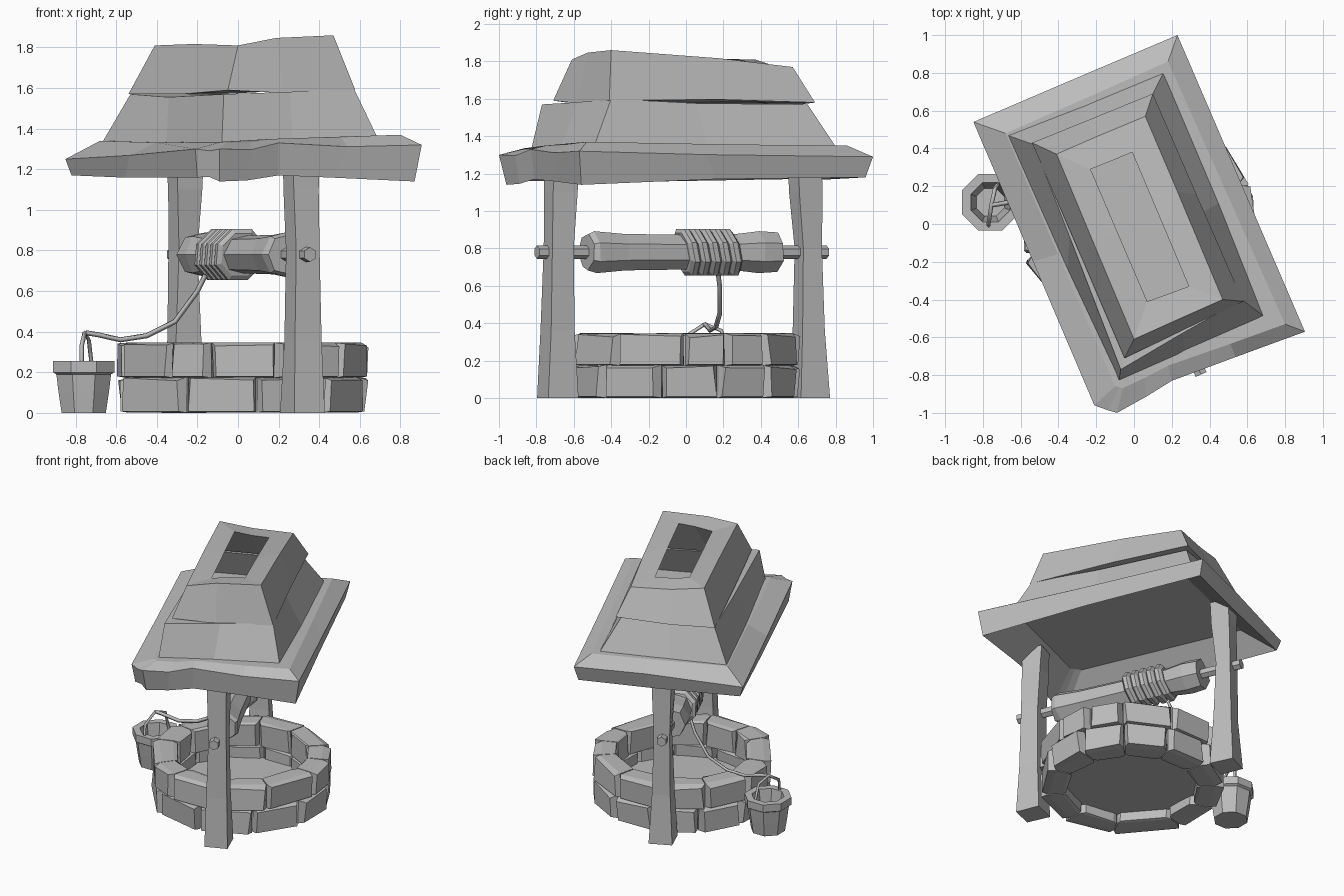
import bpy, bmesh, random
from math import pi, cos, sin, radians
from mathutils import Vector, Matrix

random.seed(4)
cube = bpy.data.objects.get("Cube")
if cube:
    bpy.data.objects.remove(cube)

mat = bpy.data.materials.new("plain_grey")
mat.use_nodes = True
GREY = (0.5, 0.5, 0.5, 1)
mat.diffuse_color = GREY
mat.node_tree.nodes["Principled BSDF"].inputs["Base Color"].default_value = GREY

# Winch and posts share a frame turned to match the roof
FRAME = Matrix.Translation((0.015, -0.018, 0)) @ Matrix.Rotation(radians(23.6), 4, "Z")


def jit(a):
    return random.uniform(-a, a)


def add_object(name, data):
    ob = bpy.data.objects.new(name, data)
    bpy.context.collection.objects.link(ob)
    data.materials.append(mat)
    return ob


def loft_into(bm, rings, tube=False):
    """Skin a row of equal point rings; cap both ends, or join them for a tube."""
    loops = [[bm.verts.new(p) for p in r] for r in rings]
    n = len(loops[0])
    if tube:
        loops.append(loops[0])
    else:
        bm.faces.new(loops[0])
        bm.faces.new(loops[-1])
    for a, b in zip(loops, loops[1:]):
        for i in range(n):
            j = (i + 1) % n
            bm.faces.new((a[i], a[j], b[j], b[i]))


def finish(name, bm, matrix=None):
    bmesh.ops.recalc_face_normals(bm, faces=bm.faces)
    me = bpy.data.meshes.new(name)
    bm.to_mesh(me)
    bm.free()
    ob = add_object(name, me)
    if matrix:
        ob.matrix_world = matrix
    return ob


def loft(name, rings, matrix=None, tube=False):
    bm = bmesh.new()
    loft_into(bm, rings, tube)
    return finish(name, bm, matrix)


def rough_ring(corners, wobble=0.0):
    """Outline through the corners with a wobbly point halfway along each side."""
    pts = []
    for a, b in zip(corners, corners[1:] + corners[:1]):
        a, b = Vector(a), Vector(b)
        mid = a.lerp(b, 0.5 + jit(0.1)) * (1 + jit(wobble * 0.4))
        mid.z = (a.z + b.z) / 2 + jit(wobble)
        pts += [a, mid]
    return pts


def lathe_y(name, profile, sides, z, shear=0.0, wobble=0.0):
    rings = []
    for y, r in profile:
        angles = [2 * pi * (i + 0.5) / sides for i in range(sides)]
        rings.append([(r * cos(a), y - shear * r * sin(a) + jit(wobble),
                       z + r * sin(a)) for a in angles])
    return loft(name, rings, FRAME)


def rope(name, points, radius):
    cu = bpy.data.curves.new(name, "CURVE")
    cu.dimensions = "3D"
    cu.bevel_depth = radius
    cu.bevel_resolution = 0
    cu.use_fill_caps = True
    sp = cu.splines.new("POLY")
    sp.points.add(len(points) - 1)
    for p, co in zip(sp.points, points):
        p.co = (*co, 1)
    return add_object(name, cu)


# Roof eave, with a hollow underside
eave = [
    [(-.6, .41, 1.3), (.14, .72, 1.3), (.61, -.44, 1.3), (.15, -.64, 1.3),
     (-.05, -.73, 1.3), (-.12, -.7, 1.3)],
    [(-.82, .53, 1.17), (.22, .96, 1.18), (.87, -.56, 1.14), (.2, -.81, 1.17),
     (-.09, -.96, 1.14), (-.2, -.93, 1.16)],
    [(-.85, .54, 1.25), (.23, 1, 1.29), (.905, -.57, 1.32), (.2, -.83, 1.33),
     (-.09, -1, 1.3), (-.21, -.96, 1.3)],
    [(-.68, .48, 1.34), (.18, .86, 1.35), (.8, -.53, 1.37), (.18, -.75, 1.35),
     (-.06, -.87, 1.33), (-.1, -.86, 1.33)],
]
loft("roof_eave", [rough_ring(r, w) for r, w in zip(eave, (0, .015, .02, .01))])

# Lower roof tier, a hollow shell
lower = [
    [(-.67, .47, 1.33), (.16, .81, 1.33), (.69, -.49, 1.35), (-.08, -.83, 1.32)],
    [(-.53, .42, 1.57), (.08, .65, 1.57), (.57, -.4, 1.6), (-.07, -.77, 1.57)],
    [(-.45, .38, 1.57), (.06, .59, 1.57), (.5, -.37, 1.58), (-.04, -.66, 1.57)],
    [(-.58, .42, 1.37), (.12, .72, 1.37), (.6, -.45, 1.37), (-.06, -.74, 1.37)],
]
loft("roof_lower_tier", [rough_ring(r, w) for r, w in zip(lower, (.015, .015, 0, 0))])

# Upper roof tier, a shell open at the top
upper = [
    [(-.54, .43, 1.57), (.1, .69, 1.58), (.578, -.41, 1.59), (-.05, -.71, 1.59)],
    [(-.41, .37, 1.81), (.06, .57, 1.77), (.47, -.4, 1.86), (0, -.61, 1.81)],
    [(-.23, .29, 1.81), (-.01, .38, 1.79), (.29, -.33, 1.84), (.07, -.41, 1.81)],
    [(-.45, .38, 1.58), (.06, .59, 1.58), (.5, -.37, 1.59), (-.04, -.64, 1.58)],
]
loft("roof_upper_tier", [rough_ring(r, w) for r, w in zip(upper, (.015, .015, .01, 0))],
     tube=True)

# Posts, pinched in the middle
HEIGHTS = (0, .36, .8, 1.1, 1.27)
SHIFTS = (.735, .73, .728, .715, .71)
for name, side, halves in (("front_post", -1, (.085, .068, .062, .068, .07)),
                           ("back_post", 1, (.085, .064, .054, .065, .07))):
    rings = []
    for z, half, shift in zip(HEIGHTS, halves, SHIFTS):
        rings.append([(.01 + half * sx + jit(.005), side * shift + half * sy + jit(.005), z)
                      for sx, sy in ((-1, -1), (1, -1), (1, 1), (-1, 1))])
    loft(name, rings, FRAME)

# Winch: axle, drum and coiled rope
AXLE_Z = 0.78
lathe_y("winch_axle", [(-.85, .036), (.84, .036)], 6, AXLE_Z)
lathe_y("winch_drum", [(-.56, .1), (-.52, .115), (-.35, .1), (0, .095),
                       (.3, .1), (.43, .115), (.54, .108)], 7, AXLE_Z, wobble=.01)
coils = []
for k in range(5):
    start = k * .06 - .005
    coils += [(start, .112), (start + .015, .135), (start + .042, .135)]
lathe_y("rope_coils", coils + [(.295, .112)], 8, AXLE_Z, shear=.2)

# Rope down to the bucket, and the bucket handle
rope("rope", [(-.16, .17, .68), (-.2, .18, .6), (-.31, .18, .45), (-.45, .16, .38),
              (-.58, .13, .36), (-.69, .11, .385), (-.75, .1, .395)], .013)
rope("bucket_handle", [(-.77, -.01, .23), (-.77, .0, .33), (-.755, .1, .395),
                       (-.735, .19, .36), (-.72, .21, .23)], .011)

# Hollow bucket: staves, collar, inside
bucket = []
for z, r in ((0, .118), (.1, .134), (.19, .146), (.2, .163), (.255, .163),
             (.255, .112), (.05, .08)):
    bucket.append([(-.76 + r * cos(a), .115 + r * sin(a), z)
                   for a in [2 * pi * (i + .5) / 8 for i in range(8)]])
loft("bucket", bucket)


# Stone ring: each stone is a wedge with chipped inner and outer faces
def stone(bm, a0, a1, z0, z1):
    rings = []
    for r, chip in ((.45, .018), (.475, .003), (.575, .003), (.618, .026)):
        ring = []
        for end, (a, z) in enumerate(((a0, z0), (a1, z0), (a1, z1), (a0, z1))):
            inward = 1 if end in (0, 3) else -1
            rr = r + jit(.012)
            ang = a + inward * chip * random.uniform(.6, 1.6) / r
            height = z + (chip * .3 if z == z0 else -chip * random.uniform(.2, 1))
            ring.append((.022 + rr * cos(ang), rr * sin(ang), height))
        rings.append(ring)
    loft_into(bm, rings)


# Joints between stones, in degrees around each course
lower_joints = (-164, -118, -83, -47, -13, 17, 45, 75, 105, 135, 165)
upper_joints = (-164, -126, -105, -74, -37, -1, 21, 44, 78, 110, 140, 170)
for name, z0, z1, joints in (("lower_stones", 0, .178, lower_joints),
                             ("upper_stones", .172, .348, upper_joints)):
    bm = bmesh.new()
    for a, b in zip(joints, joints[1:] + (joints[0] + 360,)):
        stone(bm, radians(a), radians(b), z0, z1)
    finish(name, bm)

# Well floor
loft("well_floor", [[(.022 + .48 * cos(2 * pi * i / 12), .48 * sin(2 * pi * i / 12), z)
                     for i in range(12)] for z in (.07, .09)])
